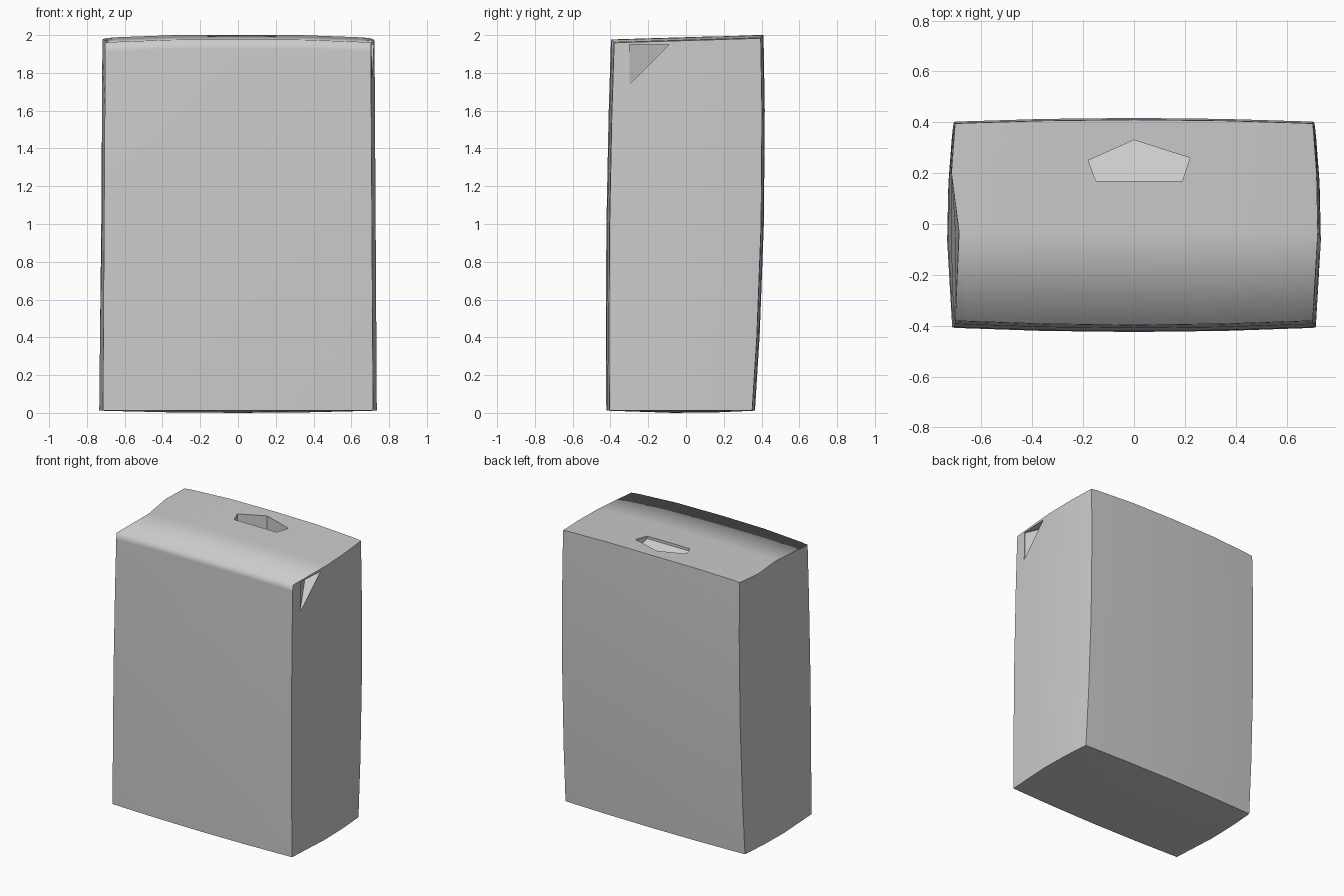
import bpy, bmesh, math
from mathutils import Vector

if "Cube" in bpy.data.objects:
    bpy.data.objects.remove(bpy.data.objects["Cube"])

grey = bpy.data.materials.new("light grey")
grey.diffuse_color = (0.6, 0.6, 0.6, 1)
grey.use_nodes = True
grey.node_tree.nodes["Principled BSDF"].inputs["Base Color"].default_value = grey.diffuse_color


def make_object(name, bm):
    bmesh.ops.recalc_face_normals(bm, faces=bm.faces)
    mesh = bpy.data.meshes.new(name)
    bm.to_mesh(mesh)
    bm.free()
    mesh.materials.append(grey)
    obj = bpy.data.objects.new(name, mesh)
    bpy.context.collection.objects.link(obj)
    return obj


def prism(name, lower, upper):
    """Closed solid between two matching rings of points."""
    bm = bmesh.new()
    a = [bm.verts.new(p) for p in lower]
    b = [bm.verts.new(p) for p in upper]
    bm.faces.new(a)
    bm.faces.new(b)
    for i in range(len(a)):
        j = (i + 1) % len(a)
        bm.faces.new((a[i], a[j], b[j], b[i]))
    bmesh.ops.triangulate(bm, faces=bm.faces)
    obj = make_object(name, bm)
    obj.hide_render = True
    return obj


def bulge(t):
    return 1 - t * t


# Carton body: a box cut into a coarse grid, then bowed and leaned
bm = bmesh.new()
bmesh.ops.create_cube(bm, size=2)
stops = [(-0.93, -0.5, 0, 0.5, 0.93), (-0.1, 0.5, 0.95), (-0.6, 0, 0.6, 0.95)]
for axis, cuts in enumerate(stops):
    normal = Vector((0, 0, 0))
    normal[axis] = 1
    for c in cuts:
        bmesh.ops.bisect_plane(bm, geom=bm.verts[:] + bm.edges[:] + bm.faces[:],
                               plane_co=normal * c, plane_no=normal)
for vert in bm.verts:
    u, v, w = vert.co
    h = (w + 1) / 2
    x = u * (0.715 - 0.012 * h + 0.02 * bulge(v))
    if u < -0.99 and abs(v + 0.1) < 0.01:      # gusset fold on the left side
        x += 0.035 * h * h
    front = -0.405 + 0.025 * h - 0.017 * bulge(u) - 0.012 * bulge(w)
    back = 0.35 + 0.045 * h + 0.015 * bulge(u) + 0.025 * bulge(w)
    y = front + (back - front) * (v + 1) / 2
    top = 1.983 + 0.012 * v - 0.012 * u ** 6 + 0.006 * bulge(u)
    bottom = 0.012 - 0.012 * bulge(u) * bulge(v)
    vert.co = (x, y, bottom + (top - bottom) * h)
carton = make_object("carton", bm)

# Torn opening in the top, sloping down towards the back
ring = [(-0.15, 0.17), (0.19, 0.17), (0.22, 0.26), (0.0, 0.33), (-0.18, 0.25)]
opening = prism("opening_cutter",
                [(x, y, 1.975 - 0.6 * (y - 0.17)) for x, y in ring],
                [(x, y, 2.1) for x, y in ring])

# Folded-in triangle near the top of the right side
dent = prism("dent_cutter",
             [(0.70, -0.30, 1.95), (0.61, -0.09, 1.95), (0.705, -0.30, 1.74)],
             [(0.9, -0.30, 1.95), (0.9, -0.09, 1.95), (0.9, -0.30, 1.74)])

for cutter in (opening, dent):
    mod = carton.modifiers.new("cut", 'BOOLEAN')
    mod.operation = 'DIFFERENCE'
    mod.solver = 'EXACT'
    mod.object = cutter
    bpy.context.view_layer.objects.active = carton
    bpy.ops.object.modifier_apply(modifier=mod.name)
    bpy.data.objects.remove(cutter)

# Soft shading, with every crease sharp except the front edge of the top
bm = bmesh.new()
bm.from_mesh(carton.data)
for face in bm.faces:
    face.smooth = True
    face.material_index = 0
for edge in bm.edges:
    mid = (edge.verts[0].co + edge.verts[1].co) / 2
    soft = mid.z > 1.95 and mid.y < -0.36 and abs(mid.x) < 0.69
    edge.smooth = soft or edge.calc_face_angle(0) < math.radians(30)
bm.to_mesh(carton.data)
bm.free()
